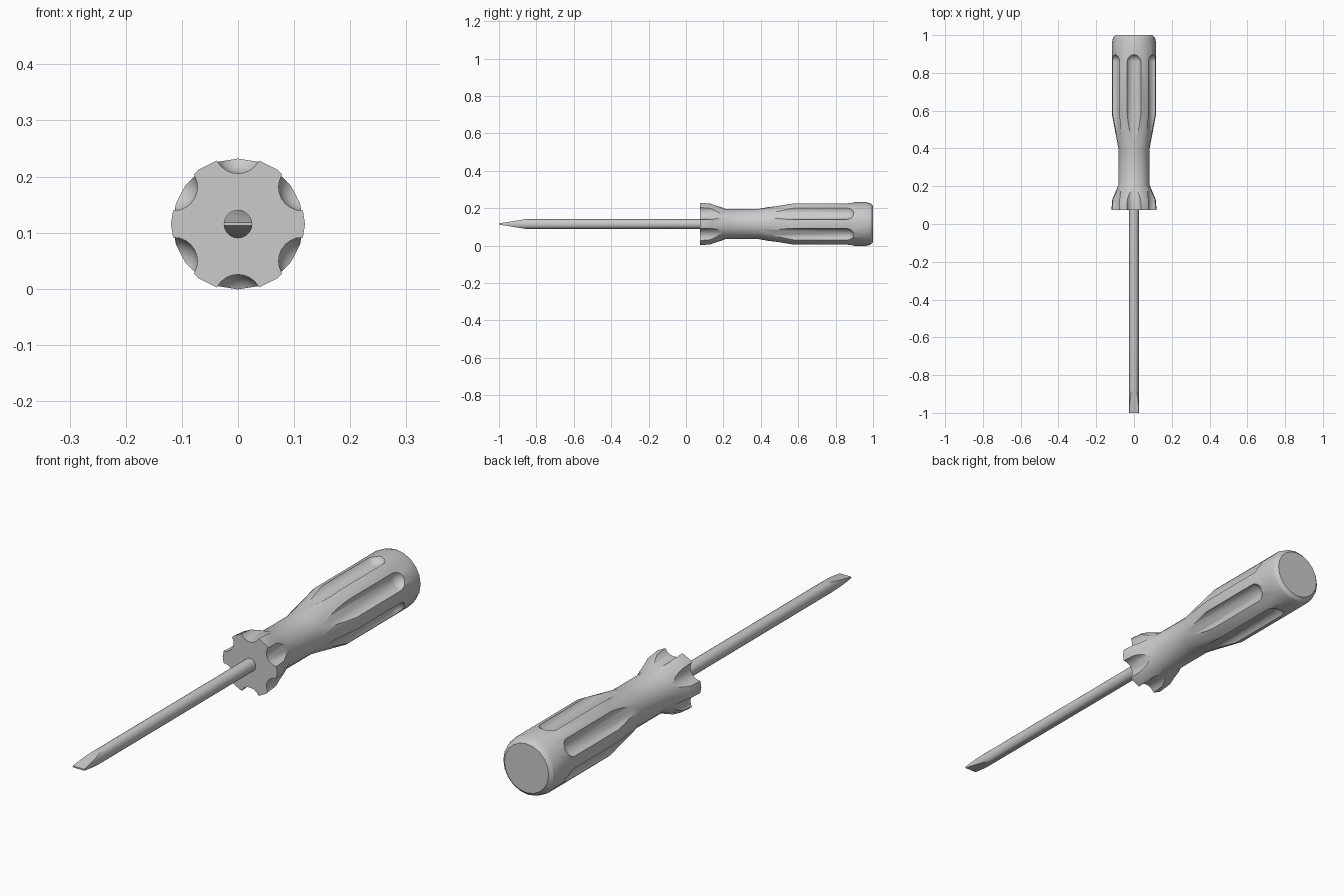
import bpy, bmesh, math
from mathutils import Vector

if "Cube" in bpy.data.objects:
    bpy.data.objects.remove(bpy.data.objects["Cube"])

AXIS_Z = 0.1155   # height of the tool's long axis


def lathe(bm, profile, sides, cx=0.0, cz=AXIS_Z):
    """Revolve (y, radius) points around an axis parallel to y, with flat caps."""
    rings = []
    for y, r in profile:
        rings.append([bm.verts.new((cx + r * math.cos(2 * math.pi * i / sides), y,
                                    cz + r * math.sin(2 * math.pi * i / sides)))
                      for i in range(sides)])
    for a, b in zip(rings, rings[1:]):
        for i in range(sides):
            j = (i + 1) % sides
            bm.faces.new((a[i], a[j], b[j], b[i]))
    bm.faces.new(rings[0])
    bm.faces.new(rings[-1])


def make_object(name, bm):
    bmesh.ops.recalc_face_normals(bm, faces=bm.faces[:])
    mesh = bpy.data.meshes.new(name)
    bm.to_mesh(mesh)
    bm.free()
    ob = bpy.data.objects.new(name, mesh)
    bpy.context.collection.objects.link(ob)
    return ob


def activate(ob):
    bpy.ops.object.select_all(action='DESELECT')
    ob.select_set(True)
    bpy.context.view_layer.objects.active = ob


# Handle: flared collar, slim neck, grip and rounded-off end
bm = bmesh.new()
lathe(bm, [(0.075, 0.1195), (0.13, 0.115), (0.21, 0.081), (0.39, 0.081),
           (0.58, 0.1165), (0.965, 0.1165), (0.988, 0.110), (1.0, 0.097)], 20)
handle = make_object("handle", bm)

# Flute cutters: six round-ended rods around the handle
bm = bmesh.new()
rod = 0.042
rod_profile = [(-0.1, rod), (0.3, rod)]
for k in range(8):
    a = math.radians(12 * k)
    rod_profile.append((0.858 + rod * math.sin(a), rod * math.cos(a)))
for k in range(6):
    a = math.radians(30 + 60 * k)
    lathe(bm, rod_profile, 24, 0.132 * math.cos(a), AXIS_Z + 0.132 * math.sin(a))
cutter = make_object("flute_cutter", bm)
cutter.hide_render = True

activate(handle)
mod = handle.modifiers.new("flutes", 'BOOLEAN')
mod.operation = 'DIFFERENCE'
mod.solver = 'EXACT'
mod.object = cutter
bpy.ops.object.modifier_apply(modifier=mod.name)
bpy.data.objects.remove(cutter)
bpy.ops.object.shade_smooth_by_angle(angle=math.radians(30))

# Shaft: round rod ground to a flat blade by two sloping cuts
bm = bmesh.new()
lathe(bm, [(-1.0, 0.0255), (0.1, 0.0255)], 20)
for s in (1, -1):
    cut = bmesh.ops.bisect_plane(
        bm, geom=bm.verts[:] + bm.edges[:] + bm.faces[:],
        plane_co=(0, -1.0, AXIS_Z + s * 0.003),
        plane_no=Vector((0, -0.0225, s * 0.14)).normalized(), clear_outer=True)
    edges = [e for e in cut["geom_cut"] if isinstance(e, bmesh.types.BMEdge)]
    bmesh.ops.holes_fill(bm, edges=edges, sides=0)
shaft = make_object("shaft", bm)
activate(shaft)
bpy.ops.object.shade_smooth_by_angle(angle=math.radians(25))
